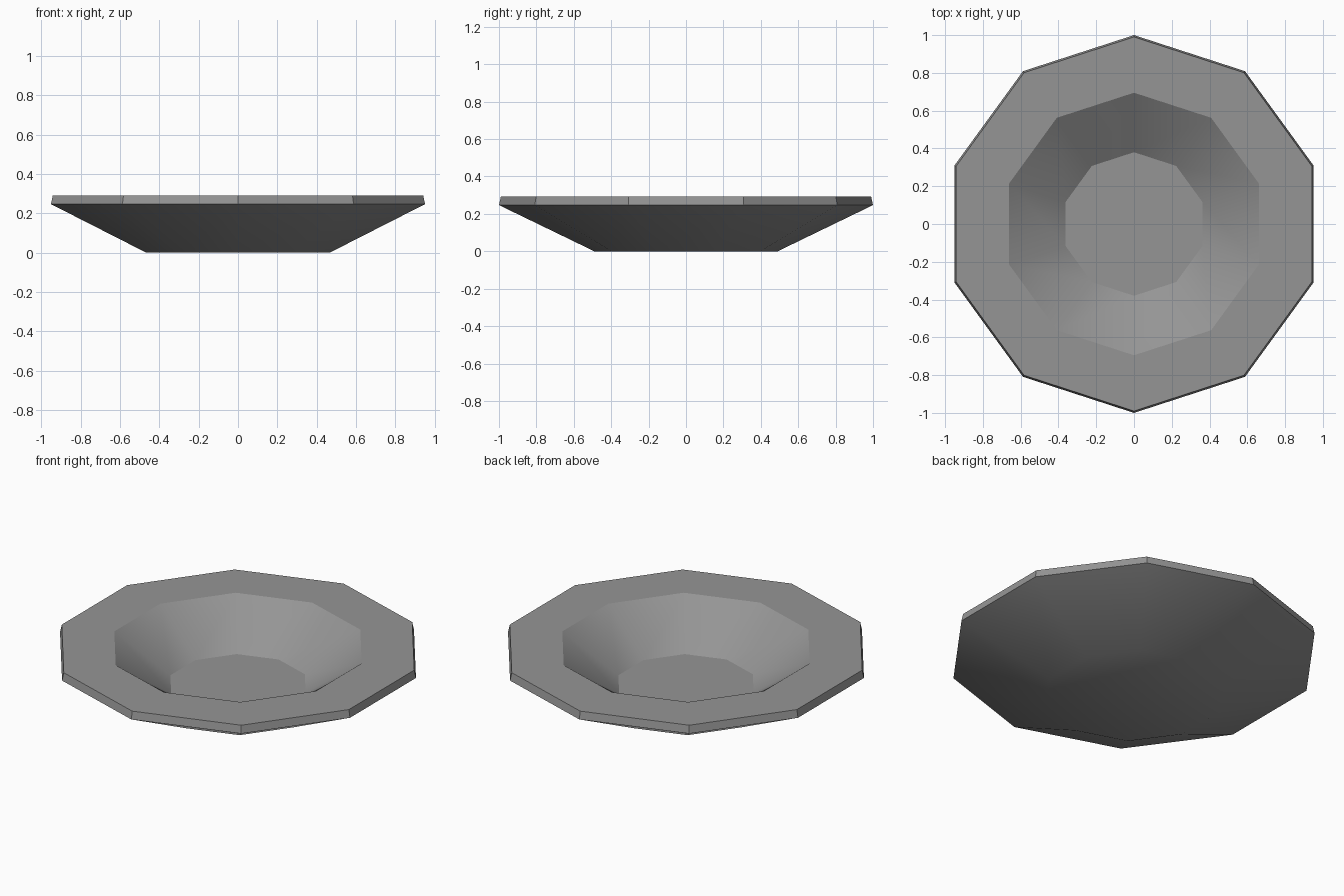
import bpy, bmesh, math

if "Cube" in bpy.data.objects:
    bpy.data.objects.remove(bpy.data.objects["Cube"])

SIDES = 10
# (radius, height) from the underside centre, round the rim, to the bowl floor
PROFILE = [(0.49, 0.0), (1.0, 0.247), (0.99, 0.292), (0.695, 0.292), (0.38, 0.075)]

# Plain grey ceramic
grey = bpy.data.materials.new("grey ceramic")
grey.diffuse_color = (0.3, 0.3, 0.3, 1.0)
grey.use_nodes = True
grey.node_tree.nodes["Principled BSDF"].inputs["Base Color"].default_value = grey.diffuse_color

# Ten-sided bowl: one ring per profile point
bm = bmesh.new()
rings = []
for radius, height in PROFILE:
    ring = []
    for i in range(SIDES):
        a = math.pi / 2 + 2 * math.pi * i / SIDES
        ring.append(bm.verts.new((radius * math.cos(a), radius * math.sin(a), height)))
    rings.append(ring)

# Walls between neighbouring rings
for low, high in zip(rings, rings[1:]):
    for i in range(SIDES):
        j = (i + 1) % SIDES
        bm.faces.new((low[i], low[j], high[j], high[i]))

# Base and bowl floor
bm.faces.new(rings[0][::-1])
bm.faces.new(rings[-1])
bmesh.ops.recalc_face_normals(bm, faces=bm.faces)

mesh = bpy.data.meshes.new("bowl")
bm.to_mesh(mesh)
bm.free()
mesh.materials.append(grey)
bowl = bpy.data.objects.new("bowl", mesh)
bpy.context.collection.objects.link(bowl)

# Smooth walls, crisp rim
bpy.context.view_layer.objects.active = bowl
bowl.select_set(True)
bpy.ops.object.shade_smooth_by_angle(angle=math.radians(30))
